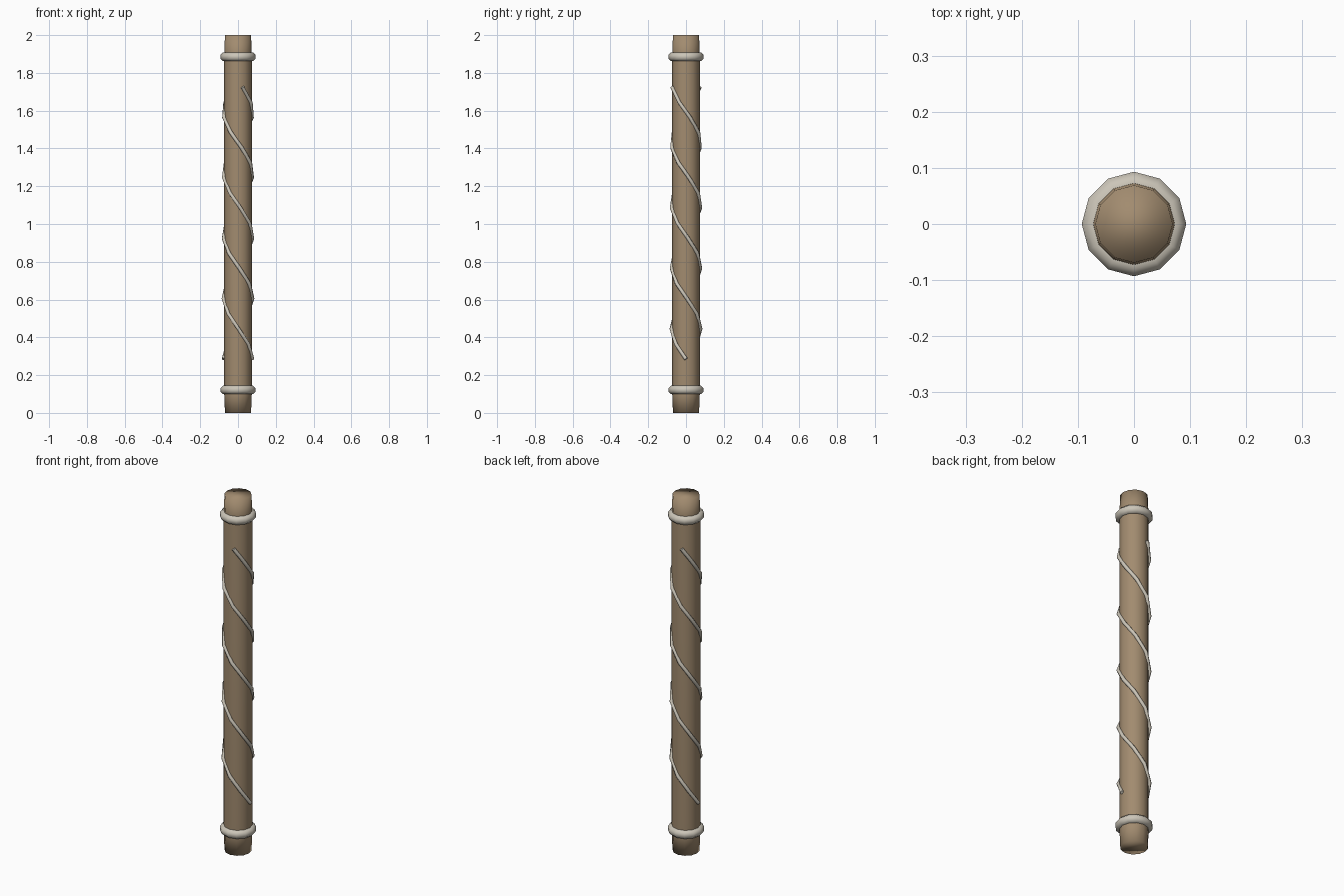
import bpy
import bmesh
import math

cube = bpy.data.objects.get("Cube")
if cube:
    bpy.data.objects.remove(cube, do_unlink=True)

SIDES = 12


def material(name, colour):
    mat = bpy.data.materials.new(name)
    mat.use_nodes = True
    mat.diffuse_color = (*colour, 1)
    mat.node_tree.nodes["Principled BSDF"].inputs["Base Color"].default_value = (*colour, 1)
    return mat


wood = material("brown wood", (0.36, 0.26, 0.16))
cord = material("pale cord", (0.60, 0.56, 0.48))


def revolve(name, profile, mat, closed):
    """Turn a (radius, height) profile about z; cap its ends unless it is a loop."""
    bm = bmesh.new()
    rows = []
    for r, z in profile:
        angles = [math.tau * i / SIDES for i in range(SIDES)]
        rows.append([bm.verts.new((r * math.cos(a), r * math.sin(a), z)) for a in angles])
    pairs = list(zip(rows, rows[1:]))
    if closed:
        pairs.append((rows[-1], rows[0]))
    else:
        bm.faces.new(rows[0][::-1])
        bm.faces.new(rows[-1])
    for low, high in pairs:
        for i in range(SIDES):
            j = (i + 1) % SIDES
            bm.faces.new((low[i], low[j], high[j], high[i]))
    bmesh.ops.recalc_face_normals(bm, faces=bm.faces)
    for face in bm.faces:
        face.smooth = True
    mesh = bpy.data.meshes.new(name)
    bm.to_mesh(mesh)
    bm.free()
    mesh.materials.append(mat)
    obj = bpy.data.objects.new(name, mesh)
    bpy.context.collection.objects.link(obj)
    return obj


def wrap(name, phase, turns=2.2, steps=18, low=0.285, high=1.725, radius=0.077):
    """A thin cord winding up the pole."""
    curve = bpy.data.curves.new(name, "CURVE")
    curve.dimensions = "3D"
    curve.bevel_depth = 0.01
    curve.bevel_resolution = 1
    curve.use_fill_caps = True
    spline = curve.splines.new("POLY")
    spline.points.add(steps)
    for i, point in enumerate(spline.points):
        t = i / steps
        a = phase - math.tau * turns * t
        point.co = (radius * math.cos(a), radius * math.sin(a), low + (high - low) * t, 1)
    spline.use_smooth = True
    curve.materials.append(cord)
    obj = bpy.data.objects.new(name, curve)
    bpy.context.collection.objects.link(obj)
    bpy.ops.object.select_all(action="DESELECT")
    obj.select_set(True)
    bpy.context.view_layer.objects.active = obj
    bpy.ops.object.convert(target="MESH")


# Pole with slightly tapered ends
revolve("pole", [(0.069, 0), (0.073, 0.1), (0.073, 1.9), (0.069, 2)], wood, False)

# Binding rings near both ends
for name, height in (("lower_ring", 0.122), ("upper_ring", 1.885)):
    section = []
    for k in range(8):
        a = math.tau * (k + 0.5) / 8
        section.append((0.071 + 0.024 * math.cos(a), height + 0.024 * math.sin(a)))
    revolve(name, section, cord, True)

# Two opposite spiral cords
wrap("first_spiral_cord", 0)
wrap("second_spiral_cord", math.pi)
